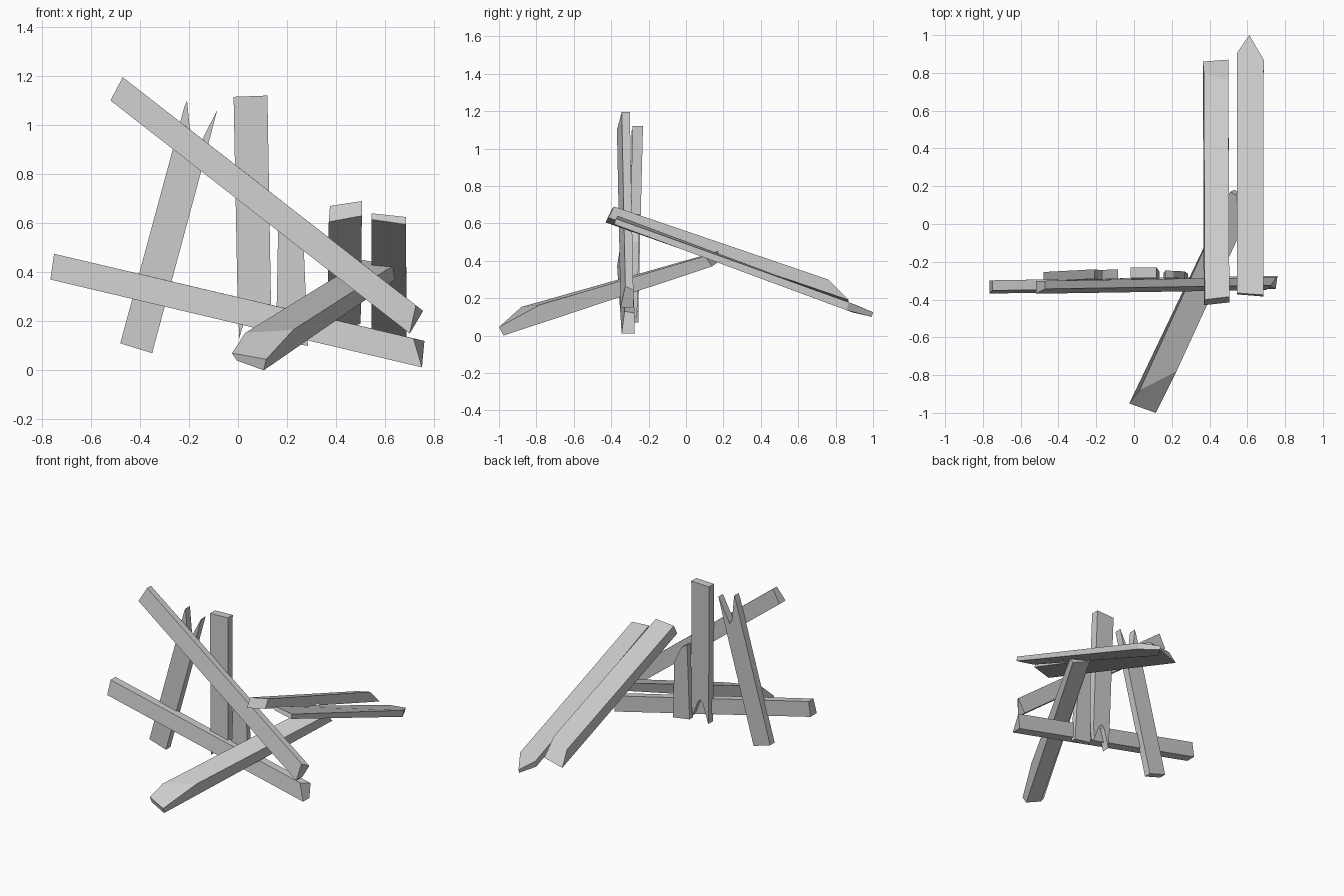
import bpy

if "Cube" in bpy.data.objects:
    bpy.data.objects.remove(bpy.data.objects["Cube"])


def slab(name, face_a, face_b):
    """Solid between two matching outlines of 3D points."""
    n = len(face_a)
    faces = [list(range(n)), list(range(2 * n - 1, n - 1, -1))]
    faces += [[i, i + n, (i + 1) % n + n, (i + 1) % n] for i in range(n)]
    mesh = bpy.data.meshes.new(name)
    mesh.from_pydata(list(face_a) + list(face_b), [], [f[::-1] for f in faces])
    mesh.update()
    import bmesh
    bm = bmesh.new()
    bm.from_mesh(mesh)
    bmesh.ops.recalc_face_normals(bm, faces=bm.faces)
    bm.to_mesh(mesh)
    bm.free()
    obj = bpy.data.objects.new(name, mesh)
    bpy.context.collection.objects.link(obj)
    return obj


def rail(name, outline, shift, y_bottom, y_top, y_back):
    """Outline: left top, right top, right bottom, left bottom (x, z).
    The front is yawed a little and tilted back at its top edge."""
    yaw = lambda x: 0.016 * (x + 0.75)
    ys = (y_top, y_top, y_bottom, y_bottom)
    front = [(x, y + yaw(x), z) for (x, z), y in zip(outline, ys)]
    back = [(x + dx, y_back + yaw(x), z + dz)
            for (x, z), (dx, dz) in zip(outline, shift)]
    slab(name, front, back)


def upright(name, outline, y_low, y_high, depth):
    """Front outline in x, z; leans linearly between two y values."""
    zs = [z for _, z in outline]
    lean = lambda z: y_low + (y_high - y_low) * (z - min(zs)) / (max(zs) - min(zs))
    slab(name, [(x, lean(z), z) for x, z in outline],
         [(x, lean(z) + depth, z) for x, z in outline])


# Two long crossing rails at the front
rail("diagonal_rail", [(-0.47, 1.195), (0.725, 0.265), (0.70, 0.15), (-0.52, 1.10)],
     [(0, 0), (0.03, -0.023), (0, 0), (0, 0)], -0.373, -0.348, -0.305)
rail("low_rail", [(-0.75, 0.475), (0.715, 0.13), (0.75, 0.012), (-0.765, 0.37)],
     [(0, 0), (0.045, -0.01), (0, 0), (0, 0)], -0.368, -0.352, -0.298)

# Splintered upright boards behind the rails
upright("middle_board", [(-0.018, 1.115), (0.12, 1.12), (0.135, 0.24), (0.125, 0.16),
                         (0.085, 0.265), (0.065, 0.285), (0.045, 0.265),
                         (0.005, 0.13), (-0.002, 0.30)], -0.31, -0.285, 0.055)
upright("left_board", [(-0.48, 0.11), (-0.35, 0.07), (-0.145, 0.83), (-0.085, 1.06),
                       (-0.157, 0.92), (-0.17, 0.89), (-0.19, 0.92),
                       (-0.208, 1.10), (-0.22, 1.07)], -0.305, -0.29, 0.05)
upright("short_board", [(0.155, 0.12), (0.285, 0.10), (0.268, 0.50), (0.21, 0.62),
                        (0.165, 0.65)], -0.30, -0.285, 0.038)

# Fallen board propped up at the front, with a chamfered tip
slab("fallen_board",
     [(-0.025, -0.95, 0.07), (0.03, -0.88, 0.153), (0.51, 0.17, 0.45),
      (0.53, 0.18, 0.40), (-0.005, -0.955, 0.04)],
     [(0.115, -1.0, 0.045), (0.225, -0.78, 0.165), (0.63, 0.10, 0.425),
      (0.64, 0.14, 0.37), (0.105, -0.975, 0.0)])

# Thick leaning board with a slanted lower end
slab("leaning_board_thick",
     [(0.375, -0.40, 0.67), (0.505, -0.385, 0.69), (0.50, 0.76, 0.30), (0.37, 0.80, 0.255)],
     [(0.37, -0.43, 0.605), (0.505, -0.415, 0.63), (0.50, 0.87, 0.19), (0.365, 0.86, 0.15)])

# Thin leaning board with a pointed lower end
top = [(0.545, -0.365, 0.64), (0.685, -0.375, 0.625), (0.687, 0.87, 0.178),
       (0.61, 1.0, 0.125), (0.545, 0.905, 0.165)]
drop = [0.025, 0.03, 0.042, 0.025, 0.042]
slab("leaning_board_pointed", top,
     [(x, y - 0.3 * d, z - d) for (x, y, z), d in zip(top, drop)])
